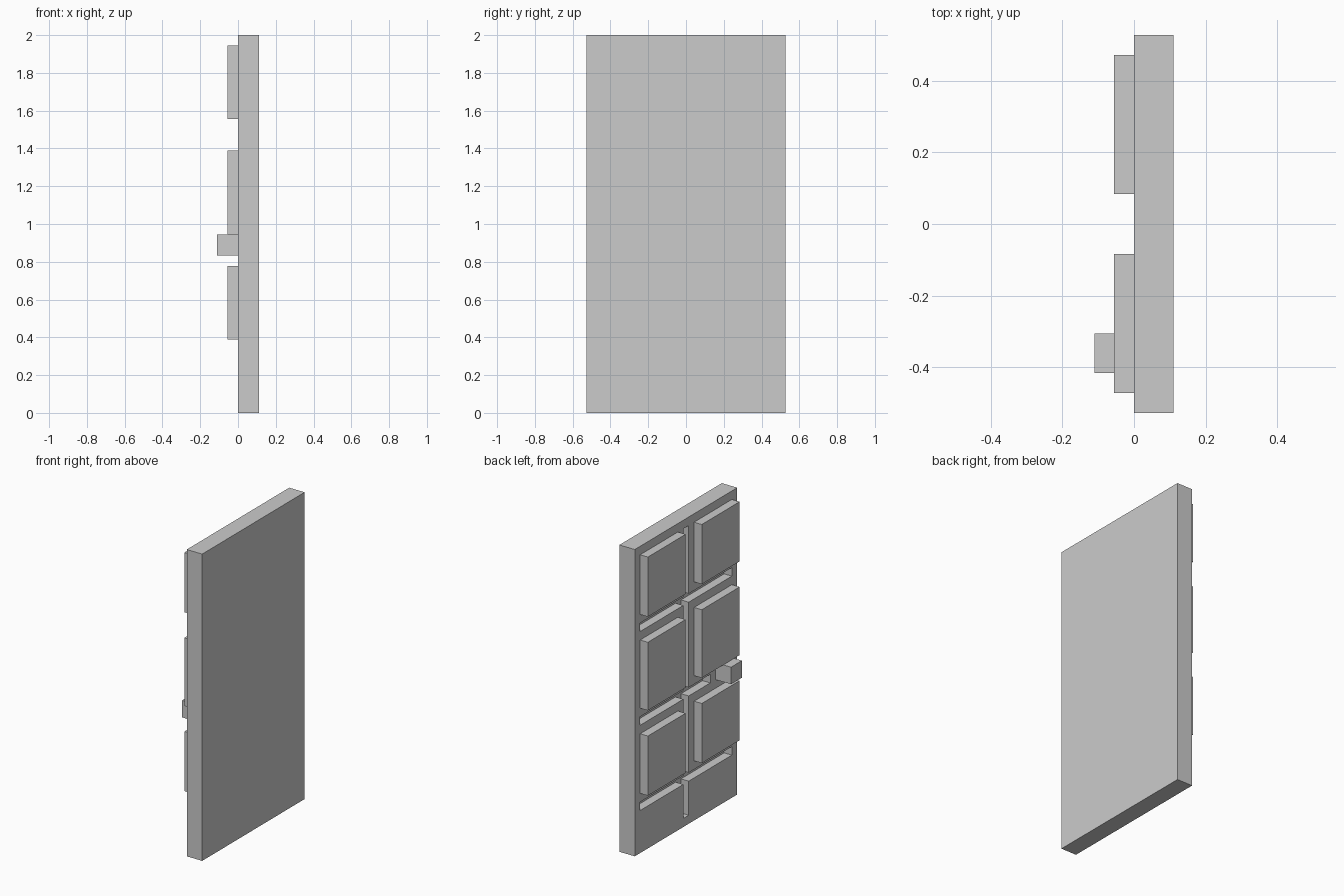
import bpy
from mathutils import Vector

if "Cube" in bpy.data.objects:
    bpy.data.objects.remove(bpy.data.objects["Cube"])

U = 1 / 18  # modelling grid: the door is 36 units tall


def box(name, lo, hi):
    """Box between two corners given in grid units."""
    lo, hi = Vector(lo) * U, Vector(hi) * U
    bpy.ops.mesh.primitive_cube_add(size=1, location=(lo + hi) / 2)
    ob = bpy.context.object
    ob.name = name
    ob.scale = hi - lo
    bpy.ops.object.transform_apply(location=False, rotation=False, scale=True)
    return ob


def cut(target, cutter):
    """Subtract the cutter box from the target and discard it."""
    mod = target.modifiers.new("groove", 'BOOLEAN')
    mod.operation = 'DIFFERENCE'
    mod.solver = 'EXACT'
    mod.object = cutter
    cutter.hide_render = True
    bpy.context.view_layer.objects.active = target
    bpy.ops.object.modifier_apply(modifier=mod.name)
    bpy.data.objects.remove(cutter, do_unlink=True)


# Door slab
slab = box("door_slab", (0, -9.5, 0), (2, 9.5, 36))

# Recessed grooves between the panels: one vertical, three horizontal
# (the middle one stops short of the handle)
cut(slab, box("groove_cutter", (-1, -0.5, 1), (1, 0.5, 35)))
for z, y_end in ((5, -8.5), (15, -4.5), (26, -8.5)):
    cut(slab, box("groove_cutter", (-1, y_end, z), (1, 8.5, z + 1)))

# Raised panels, three rows in two columns
for row, (z0, z1) in {"lower": (7, 14), "middle": (17, 25), "upper": (28, 35)}.items():
    for side, y0 in (("left", 1.5), ("right", -8.5)):
        box(f"{row}_panel_{side}", (-1, y0, z0), (0, y0 + 7, z1))

# Square door handle
box("door_handle", (-2, -7.5, 15), (0, -5.5, 17))
